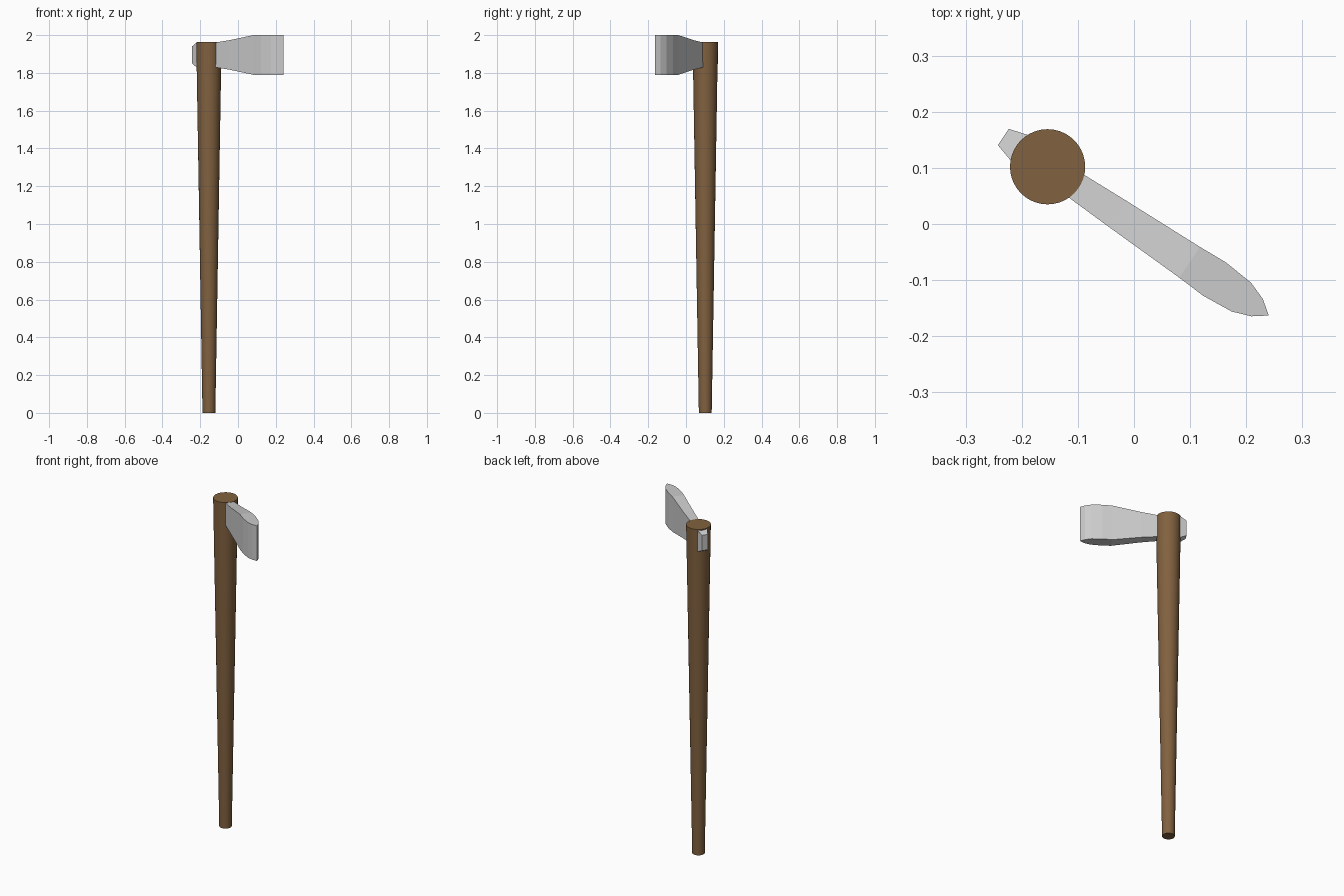
import bpy, bmesh, math

if "Cube" in bpy.data.objects:
    bpy.data.objects.remove(bpy.data.objects["Cube"])

AXIS = (-0.154, 0.102)          # handle centre
ANGLE = math.atan2(-0.265, 0.394)  # direction the blade points


def material(name, color):
    m = bpy.data.materials.new(name)
    m.diffuse_color = color
    m.use_nodes = True
    m.node_tree.nodes["Principled BSDF"].inputs["Base Color"].default_value = m.diffuse_color
    return m


# Tapered round handle, thicker at the head
bpy.ops.mesh.primitive_cone_add(vertices=40, radius1=0.034, radius2=0.067,
                                depth=1.963, location=(*AXIS, 1.963 / 2))
handle = bpy.context.object
handle.name = "handle"
handle.data.materials.append(material("wood", (0.22, 0.12, 0.05, 1)))
bpy.ops.object.shade_smooth_by_angle(angle=math.radians(30))

# Axe head: rectangular sections (distance along, half thickness, half height)
sections = [(-0.095, 0.0175, 0.046), (-0.059, 0.028, 0.066),
            (0.0, 0.024, 0.066), (0.064, 0.0245, 0.0665),
            (0.15, 0.028, 0.078), (0.305, 0.033, 0.105),
            (0.358, 0.036, 0.105), (0.416, 0.031, 0.105),
            (0.45, 0.0185, 0.105), (0.475, 0.0, 0.105)]
bm = bmesh.new()
rings = [[bm.verts.new((u, sy * w, sz * h))
          for sy, sz in ((-1, -1), (1, -1), (1, 1), (-1, 1))]
         for u, w, h in sections]
for a, b in zip(rings, rings[1:]):
    for i in range(4):
        j = (i + 1) % 4
        bm.faces.new((a[i], a[j], b[j], b[i]))
bm.faces.new(rings[0])
# Close the cutting edge to a line
bmesh.ops.remove_doubles(bm, verts=bm.verts, dist=0.0001)
bmesh.ops.recalc_face_normals(bm, faces=bm.faces)
mesh = bpy.data.meshes.new("axe_head")
bm.to_mesh(mesh)
bm.free()
head = bpy.data.objects.new("axe_head", mesh)
bpy.context.collection.objects.link(head)
head.location = (*AXIS, 1.895)
head.rotation_euler.z = ANGLE
mesh.materials.append(material("steel", (0.55, 0.58, 0.58, 1)))
